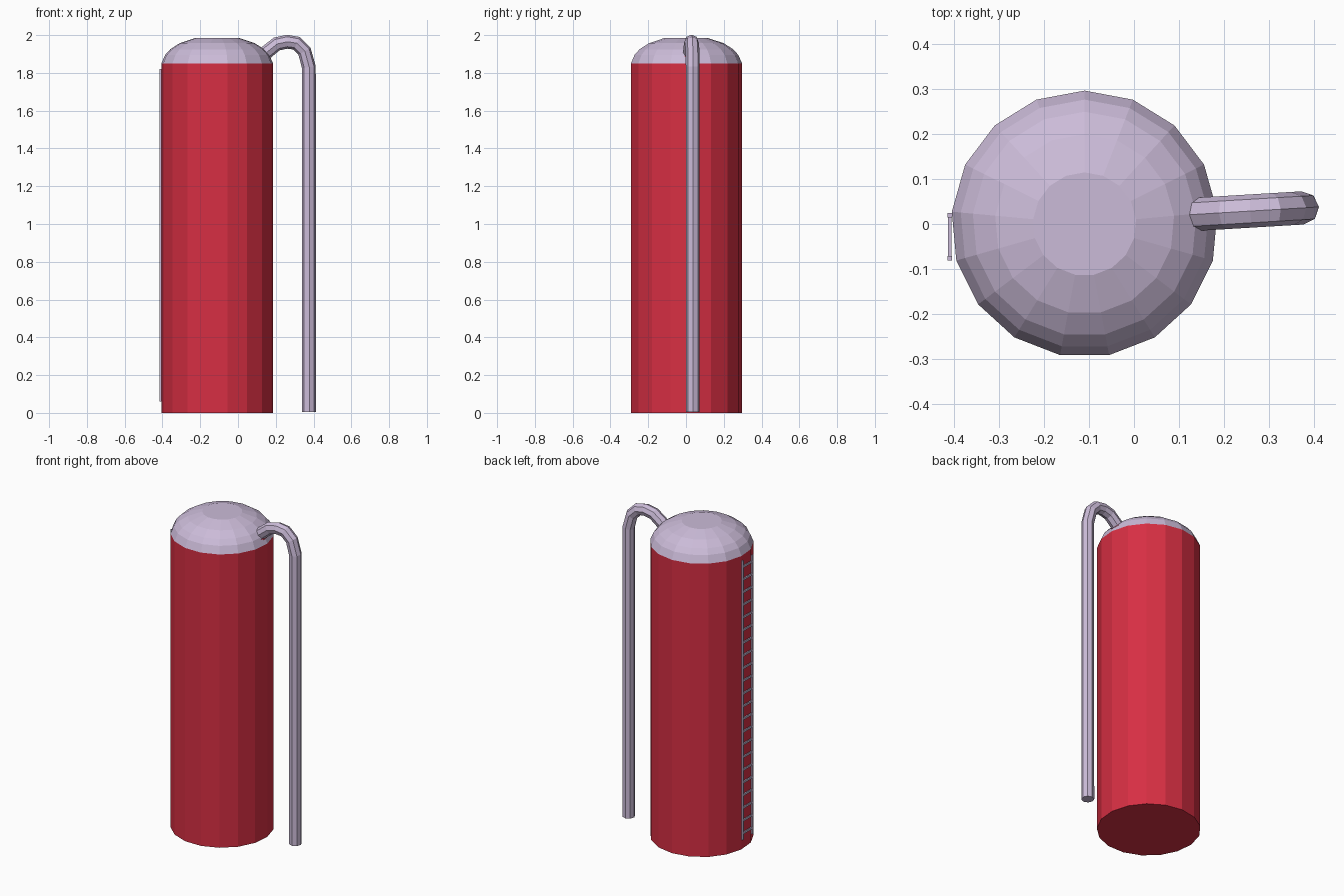
import bpy, bmesh, math
from mathutils import Vector

if "Cube" in bpy.data.objects:
    bpy.data.objects.remove(bpy.data.objects["Cube"])

SIDES = 17
CX = -0.11


def material(name, rgb):
    m = bpy.data.materials.new(name)
    m.diffuse_color = (*rgb, 1)
    m.use_nodes = True
    m.node_tree.nodes["Principled BSDF"].inputs["Base Color"].default_value = m.diffuse_color
    return m


red = material("tank red", (0.68, 0.028, 0.056))
lilac = material("pale lilac metal", (0.60, 0.50, 0.69))


def finish(bm, name, mat):
    bmesh.ops.recalc_face_normals(bm, faces=bm.faces)
    me = bpy.data.meshes.new(name)
    bm.to_mesh(me)
    bm.free()
    me.materials.append(mat)
    ob = bpy.data.objects.new(name, me)
    bpy.context.collection.objects.link(ob)
    return ob


def lathe(name, profile, mat, cap_bottom):
    """Stack of 17-sided rings, one vertex pointing to +y."""
    bm = bmesh.new()
    rings = []
    for r, z in profile:
        rings.append([bm.verts.new((CX + r * math.cos(a), r * math.sin(a), z))
                      for a in (math.pi / 2 + math.tau * i / SIDES for i in range(SIDES))])
    for lo, hi in zip(rings, rings[1:]):
        for i in range(SIDES):
            j = (i + 1) % SIDES
            bm.faces.new((lo[i], lo[j], hi[j], hi[i]))
    bm.faces.new(rings[-1])
    if cap_bottom:
        bm.faces.new(rings[0])
    return finish(bm, name, mat)


# Tank body and domed top
lathe("tank_body", [(0.297, 0), (0.297, 1.85)], red, True)
lathe("tank_dome", [(0.297, 1.85), (0.277, 1.895), (0.25, 1.925), (0.2, 1.957), (0.115, 1.985)],
      lilac, True)

# Bent outlet pipe, swept along a short path
path = [(0.10, 1.86), (0.145, 1.905), (0.205, 1.953), (0.26, 1.965), (0.31, 1.957),
        (0.352, 1.915), (0.375, 1.83), (0.375, 0.005)]
cu = bpy.data.curves.new("outlet_pipe", 'CURVE')
cu.dimensions = '3D'
cu.bevel_depth = 0.037
cu.bevel_resolution = 2
cu.use_fill_caps = True
sp = cu.splines.new('POLY')
sp.use_smooth = False
sp.points.add(len(path) - 1)
for p, (x, z) in zip(sp.points, path):
    p.co = (x, 0.022 + 0.06 * (x - 0.145), z, 1)
cu.materials.append(lilac)
pipe = bpy.data.objects.new("outlet_pipe", cu)
bpy.context.collection.objects.link(pipe)
bpy.context.view_layer.objects.active = pipe
pipe.select_set(True)
bpy.ops.object.convert(target='MESH')

# Red collar where the pipe meets the dome
bm = bmesh.new()
bmesh.ops.create_cone(bm, cap_ends=True, segments=16, radius1=0.044, radius2=0.044, depth=0.03)
collar = finish(bm, "pipe_collar", red)
collar.location = (0.133, 0.021, 1.897)
collar.rotation_euler = Vector((0.7, 0.04, 0.72)).to_track_quat('Z', 'Y').to_euler()


# Ladder on the left side
def add_box(bm, center, size):
    vs = bmesh.ops.create_cube(bm, size=1)["verts"]
    for v in vs:
        v.co = Vector(c + s * k for c, s, k in zip(center, size, v.co))


bm = bmesh.new()
for y in (-0.076, 0.02):
    add_box(bm, (-0.41, y, 0.94), (0.01, 0.01, 1.76))
for i in range(22):
    add_box(bm, (-0.41, -0.028, 0.1 + i * 0.08), (0.008, 0.09, 0.012))
finish(bm, "ladder", lilac)
